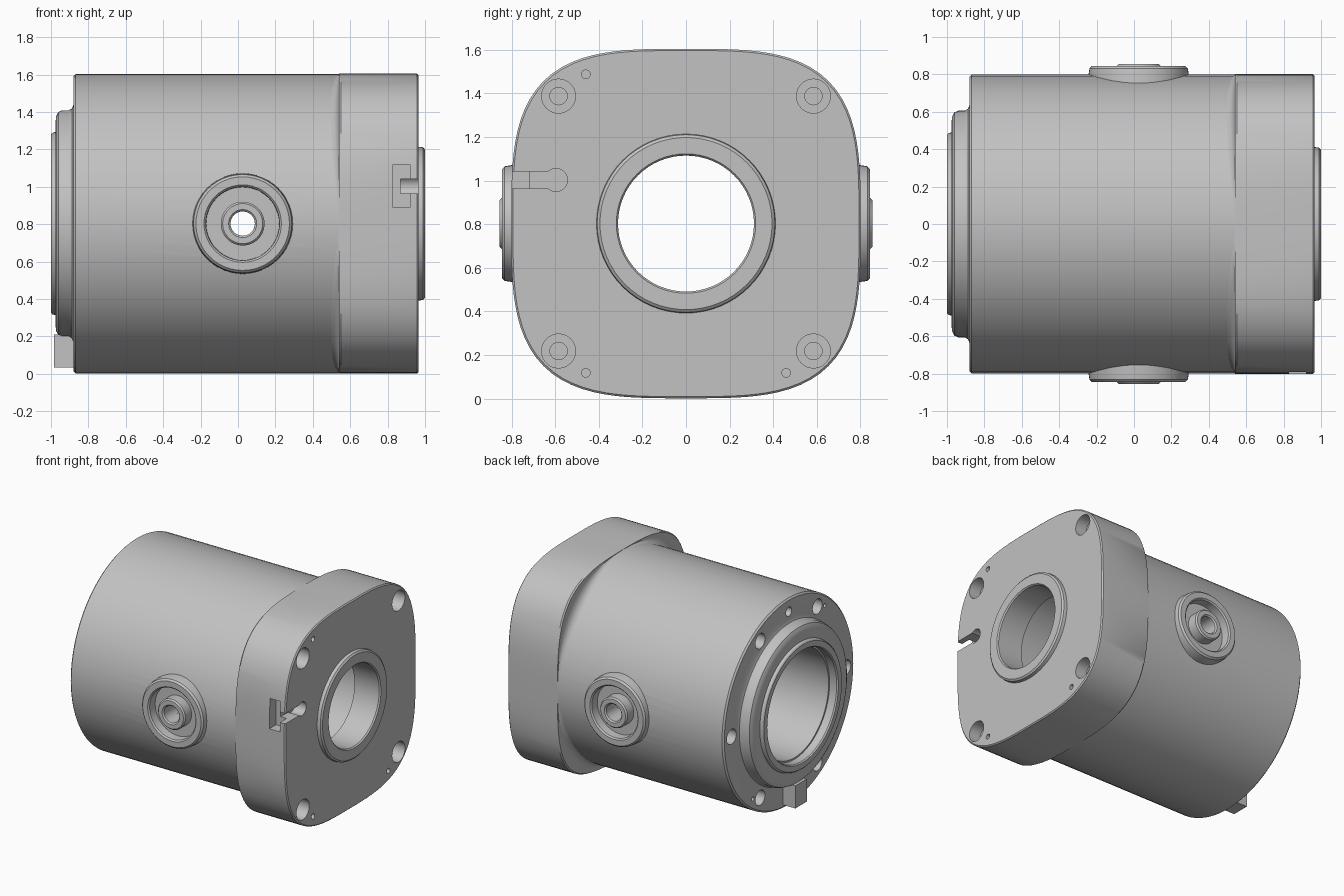
import bpy, bmesh
from math import sin, cos, pi, radians
from mathutils import Vector

ZC = 0.803          # height of the main axis
PORT_X = 0.025      # position of the side ports along the body

if "Cube" in bpy.data.objects:
    bpy.data.objects.remove(bpy.data.objects["Cube"], do_unlink=True)

grey = bpy.data.materials.new("machined_grey")
grey.use_nodes = True
grey.diffuse_color = (0.54, 0.54, 0.54, 1)
grey.node_tree.nodes["Principled BSDF"].inputs["Base Color"].default_value = (0.54, 0.54, 0.54, 1)


def loft(name, rings, closed):
    """Skin a list of point rings; close it into a tube or cap both ends."""
    bm = bmesh.new()
    loops = [[bm.verts.new(p) for p in ring] for ring in rings]
    pairs = list(zip(loops, loops[1:]))
    if closed:
        pairs.append((loops[-1], loops[0]))
    else:
        bm.faces.new(loops[0])
        bm.faces.new(loops[-1])
    n = len(loops[0])
    for a, b in pairs:
        for i in range(n):
            j = (i + 1) % n
            bm.faces.new((a[i], a[j], b[j], b[i]))
    bmesh.ops.recalc_face_normals(bm, faces=bm.faces)
    mesh = bpy.data.meshes.new(name)
    bm.to_mesh(mesh)
    bm.free()
    mesh.materials.append(grey)
    ob = bpy.data.objects.new(name, mesh)
    bpy.context.collection.objects.link(ob)
    return ob


def lathe(name, profile, closed=True, axis="X", centre=(0, 0, ZC), seg=64):
    """Turn (position along axis, radius) points around the x or y axis."""
    c = Vector(centre)
    rings = []
    for a, r in profile:
        ring = []
        for i in range(seg):
            u, v = r * cos(2 * pi * i / seg), r * sin(2 * pi * i / seg)
            ring.append(c + Vector((a, u, v) if axis == "X" else (u, a, v)))
        rings.append(ring)
    return loft(name, rings, closed)


def rod(a, b, r, y=0, z=0, axis="X", x=0, seg=32):
    return lathe("cutter", [(a, r), (b, r)], False, axis, (x, y, ZC + z), seg)


def box(name, x0, x1, y0, y1, z0, z1):
    return loft(name, [[(x, y0, z0), (x, y1, z0), (x, y1, z1), (x, y0, z1)]
                       for x in (x0, x1)], False)


def cut(ob, cutters):
    bpy.context.view_layer.objects.active = ob
    for c in cutters:
        c.hide_render = True
        m = ob.modifiers.new("cut", "BOOLEAN")
        m.operation, m.solver, m.object = "DIFFERENCE", "EXACT", c
        bpy.ops.object.modifier_apply(modifier=m.name)
        bpy.data.objects.remove(c, do_unlink=True)


# Cylindrical body with the rounded end hub and a stepped bore
body = lathe("housing_body", [
    (0.56, 0.8), (-0.868, 0.8), (-0.88, 0.788), (-0.88, 0.635), (-0.888, 0.616),
    (-0.905, 0.606), (-0.94, 0.606), (-0.96, 0.597), (-0.972, 0.575),
    (-0.975, 0.55), (-0.975, 0.49), (-0.993, 0.485), (-1.0, 0.477),
    (-1.0, 0.435), (-0.99, 0.428), (-0.93, 0.428), (-0.93, 0.415), (0.56, 0.415)], seg=80)
cutters = [rod(-1.2, 1.2, 0.065, axis="Y", x=PORT_X)]
for s in (-1, 1):
    cutters.append(rod(s * 0.72, s * 1.0, 0.22, axis="Y", x=PORT_X))
for i in range(6):
    a = i * pi / 3
    cutters.append(rod(-0.95, -0.75, 0.058, 0.7 * cos(a), 0.7 * sin(a), seg=24))
cutters.append(rod(-0.95, -0.8, 0.035, 0, 0.7, seg=16))
for s in (-1, 1):
    cutters.append(rod(-0.95, -0.85, 0.015, s * 0.44, -s * 0.58, seg=12))
cut(body, cutters)


# Rounded-square flange, blended out of the round body
def flange_ring(x, blend, scale=1.0, seg=112):
    ring = []
    for i in range(seg):
        c, s = cos(2 * pi * i / seg), sin(2 * pi * i / seg)
        square = 0.802 / (abs(c) ** 3.4 + abs(s) ** 3.4) ** (1 / 3.4)
        r = scale * (0.795 + (square - 0.795) * blend)
        ring.append((x, r * c, ZC + r * s))
    return ring


flange = loft("mounting_flange", [
    flange_ring(0.49, 0), flange_ring(0.515, 0.1), flange_ring(0.532, 0.3),
    flange_ring(0.54, 0.55), flange_ring(0.54, 0.93), flange_ring(0.55, 1),
    flange_ring(0.957, 1), flange_ring(0.965, 1, 0.99)], False)
cutters = [rod(0.4, 0.8, 0.415, seg=64), rod(0.7, 1.1, 0.36, seg=64)]
for y in (-0.585, 0.585):
    for z in (-0.585, 0.585):
        cutters.append(rod(0.87, 1.1, 0.078, y, z))
        cutters.append(rod(0.7, 0.9, 0.04, y, z, seg=20))
for y, z in ((-0.46, 0.685), (-0.46, -0.685), (0.46, -0.685)):
    cutters.append(rod(0.93, 1.1, 0.02, y, z, seg=16))
# Keyhole slot and the pocket behind it
cutters.append(box("cutter", 0.87, 1.1, -0.9, -0.6, 0.963, 1.042))
cutters.append(rod(0.87, 1.1, 0.053, -0.597, 0.2, seg=24))
cutters.append(box("cutter", 0.83, 0.92, -0.9, -0.72, 0.89, 1.12))
cut(flange, cutters)

# Raised ring around the bore on the flange face
boss = lathe("bore_ring", [
    (0.78, 0.42), (0.78, 0.312), (0.99, 0.312), (1.0, 0.32), (1.0, 0.395),
    (0.99, 0.408), (0.97, 0.411), (0.94, 0.411), (0.94, 0.42)])

# Side ports with a groove around a drilled hub
ports = []
for side, s in (("left_port", 1), ("right_port", -1)):
    profile = [(0.70, 0.065), (0.70, 0.27), (0.80, 0.268), (0.832, 0.263), (0.845, 0.25),
               (0.845, 0.207), (0.835, 0.197), (0.77, 0.195), (0.77, 0.117),
               (0.845, 0.117), (0.856, 0.107), (0.856, 0.075), (0.846, 0.065)]
    ports.append(lathe(("back_" if s > 0 else "front_") + "side_port",
                       [(s * a, r) for a, r in profile], axis="Y",
                       centre=(PORT_X, 0, ZC), seg=48))

# Locating tab under the end hub
tab = box("locating_tab", -0.985, -0.86, -0.07, 0.07, 0.035, 0.21)

for ob in bpy.context.selected_objects:
    ob.select_set(False)
for ob in [body, flange, boss, tab] + ports:
    ob.select_set(True)
bpy.context.view_layer.objects.active = body
bpy.ops.object.shade_smooth_by_angle(angle=radians(32))
